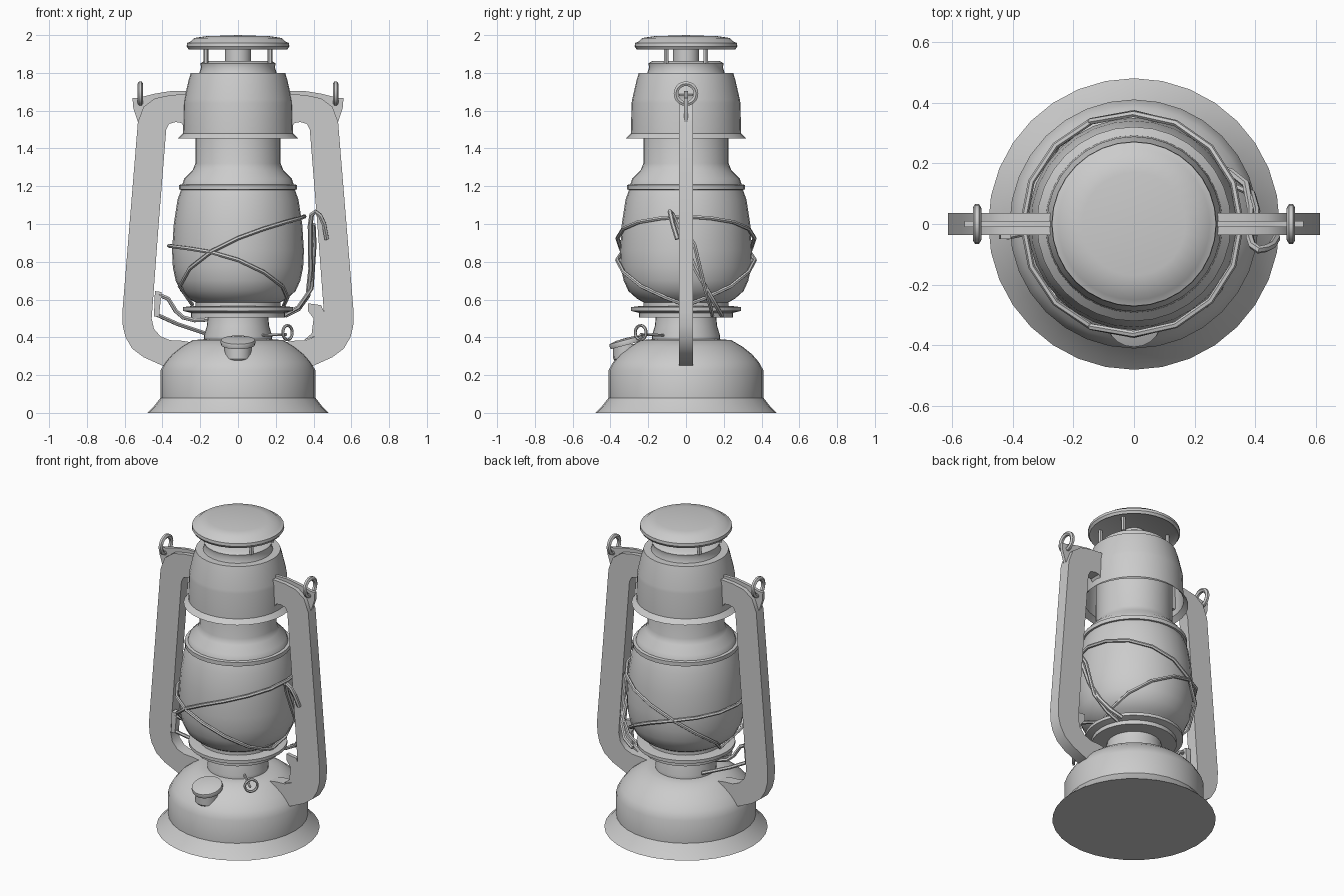
import bpy, bmesh
from math import sin, cos, pi, radians
from mathutils import Vector

if "Cube" in bpy.data.objects:
    bpy.data.objects.remove(bpy.data.objects["Cube"])


def finish(name, bm, angle=35):
    bmesh.ops.recalc_face_normals(bm, faces=bm.faces)
    me = bpy.data.meshes.new(name)
    bm.to_mesh(me)
    bm.free()
    ob = bpy.data.objects.new(name, me)
    bpy.context.collection.objects.link(ob)
    bpy.ops.object.select_all(action='DESELECT')
    ob.select_set(True)
    bpy.context.view_layer.objects.active = ob
    bpy.ops.object.shade_smooth_by_angle(angle=radians(angle))
    return ob


def lathe(name, profile, sides=32):
    """Revolve (radius, z) points round z; radius 0 becomes a pole."""
    bm = bmesh.new()
    rings = []
    for r, z in profile:
        if r == 0:
            rings.append([bm.verts.new((0, 0, z))] * sides)
        else:
            rings.append([bm.verts.new((r * cos(2 * pi * i / sides), r * sin(2 * pi * i / sides), z))
                          for i in range(sides)])
    for a, b in zip(rings, rings[1:]):
        for i in range(sides):
            j = (i + 1) % sides
            bm.faces.new(list(dict.fromkeys([a[i], a[j], b[j], b[i]])))
    return finish(name, bm)


def slab(name, outline, half, side=1, y=0):
    """Extrude an xz outline to thickness 2*half; side=-1 mirrors it."""
    bm = bmesh.new()
    f = bm.faces.new([bm.verts.new((side * x, y - half, z)) for x, z in outline])
    out = bmesh.ops.extrude_face_region(bm, geom=[f])
    bmesh.ops.translate(bm, vec=(0, 2 * half, 0),
                        verts=[v for v in out['geom'] if isinstance(v, bmesh.types.BMVert)])
    return finish(name, bm)


def wire(name, pts, r=0.011, cyclic=False):
    cu = bpy.data.curves.new(name, 'CURVE')
    cu.dimensions = '3D'
    cu.bevel_depth, cu.bevel_resolution, cu.use_fill_caps = r, 1, True
    sp = cu.splines.new('POLY')
    sp.points.add(len(pts) - 1)
    for p, c in zip(sp.points, pts):
        p.co = (*c, 1)
    sp.use_cyclic_u = cyclic
    ob = bpy.data.objects.new(name, cu)
    bpy.context.collection.objects.link(ob)
    bpy.ops.object.select_all(action='DESELECT')
    ob.select_set(True)
    bpy.context.view_layer.objects.active = ob
    bpy.ops.object.convert(target='MESH')
    bpy.ops.object.shade_smooth_by_angle(angle=radians(50))


def ring(name, centre, normal, major, minor):
    n = Vector(normal).normalized()
    u = n.cross(Vector((0, 0, 1))).normalized()
    w = n.cross(u)
    wire(name, [Vector(centre) + major * (u * cos(pi * i / 10) + w * sin(pi * i / 10))
                for i in range(20)], minor, True)


# Fuel tank, neck and burner plate
lathe("tank", [(0, 0), (.48, 0), (.445, .035), (.41, .08), (.41, .225), (.385, .27), (.35, .31),
               (.30, .35), (.24, .385), (.18, .39), (0, .39)])
lathe("burner_neck", [(.18, .385), (.18, .41), (.165, .46), (.16, .51)])
lathe("burner_plate", [(0, .505), (.25, .505), (.25, .53), (.29, .54), (.29, .56), (.25, .565), (0, .565)])

# Glass globe with collar and chimney
GLOBE = [(.225, .56), (.225, .585), (.26, .605), (.305, .645), (.33, .70), (.345, .77), (.349, .86),
         (.34, 1.0), (.32, 1.13), (.30, 1.185)]
lathe("globe", GLOBE)
lathe("globe_collar", [(.29, 1.18), (.313, 1.182), (.313, 1.207), (.295, 1.21), (.285, 1.24),
                       (.24, 1.285), (.226, 1.32), (.226, 1.60)])

# Hood, vent ring and rain cap
lathe("hood", [(.32, 1.452), (.292, 1.48), (.288, 1.64), (.285, 1.66), (.262, 1.76), (.25, 1.80),
               (.20, 1.80)])
lathe("vent_ring", [(.205, 1.80), (.195, 1.83), (.20, 1.85), (.18, 1.862), (0, 1.862)])
lathe("vent_column", [(.07, 1.86), (.07, 1.945)], 16)
lathe("rain_cap", [(0, 1.94), (.24, 1.94), (.262, 1.925), (.272, 1.94), (.27, 1.958), (.25, 1.967),
                   (.23, 1.985), (.17, 1.994), (0, 2.0)])
for i, (sx, sy) in enumerate([(1, 1), (1, -1), (-1, 1), (-1, -1)]):
    wire(f"cap_post_{i}", [(sx * .17, sy * .105, 1.85), (sx * .17, sy * .105, 1.945)], .013)

# Side air tubes, upper webs and bail rings
TUBE = [(.25, 1.69), (.36, 1.682), (.44, 1.665), (.50, 1.62), (.53, 1.54), (.57, 1.05), (.612, .535),
        (.61, .46), (.595, .40), (.56, .34), (.50, .295), (.40, .25), (.36, .25), (.22, .37), (.30, .382),
        (.36, .385), (.41, .405), (.445, .445), (.457, .50), (.42, 1.0), (.38, 1.50), (.365, 1.53),
        (.33, 1.54), (.30, 1.535), (.285, 1.515), (.25, 1.515)]
WEB = [(.25, 1.703), (.36, 1.703), (.44, 1.69), (.53, 1.668), (.558, 1.668), (.556, 1.62), (.53, 1.54),
       (.46, 1.6), (.25, 1.65)]
for side, tag in ((1, "right"), (-1, "left")):
    slab(f"air_tube_{tag}", TUBE, .037, side)
    slab(f"tube_web_{tag}", WEB, .01, side)
    ring(f"bail_ring_{tag}", (side * .517, 0, 1.69), (1, 0, 0), .053, .014)

# Filler cap on the tank front
filler = lathe("filler_cap", [(0, -.015), (.09, -.015), (.093, 0), (.09, .012), (.05, .02), (0, .022)], 20)
filler.location = (0, -.315, .375)
filler.rotation_euler.x = radians(15)
spout = lathe("filler_spout", [(0, .255), (.05, .26), (.07, .285), (.073, .365)], 16)
spout.location.y = -.315

# Wick knob
wire("wick_shaft", [(.10, -.09, .41), (.255, -.24, .415)], .008)
ring("wick_ring", (.262, -.24, .425), (.75, -.65, 0), .038, .008)


# Guard wires: tilted loops hugging the globe
def globe_r(z):
    for (r0, z0), (r1, z1) in zip(GLOBE, GLOBE[1:]):
        if z <= z1:
            return r0 + (r1 - r0) * max(0, z - z0) / (z1 - z0)
    return GLOBE[-1][0]


GUARDS = (("upper", 1, [1.04, 1.03, 1.01, .975, .925, .855, .765, .67, .575]),
          ("lower", -1, [.885, .88, .87, .85, .81, .745, .67, .61, .57]))
for tag, side, zs in GUARDS:
    pts = []
    for i in range(16):
        z = zs[min(i, 16 - i)]
        r = globe_r(z) + .018
        pts.append((side * r * cos(pi * i / 8), r * sin(pi * i / 8), z))
    wire(f"guard_wire_{tag}", pts, .011, True)

# Globe lifting lever on the right
wire("lift_lever", [(.47, -.045, .92), (.455, -.07, 1.0), (.435, -.08, 1.045), (.41, -.085, 1.065),
                    (.39, -.07, 1.05), (.382, -.045, .99), (.385, .05, .76), (.37, .13, .62),
                    (.32, .17, .55), (.25, .19, .515)], .013)
wire("lever_stay", [(.40, -.03, 1.0), (.405, .045, .89), (.39, .10, .66), (.32, .13, .56),
                    (.24, .14, .515)])
slab("lever_bracket", [(.37, .58), (.44, .57), (.47, .50), (.45, .42), (.35, .385), (.39, .42), (.40, .50),
                       (.37, .54)], .012, 1, -.02)

# Hinge plate and rods on the left
slab("hinge_plate", [(.44, .645), (.405, .64), (.418, .51), (.445, .51)], .02, -1, -.03)
wire("hinge_rod", [(-.43, -.04, .52), (-.32, .01, .47), (-.17, .08, .42)], .011)
wire("hinge_wire", [(-.42, -.04, .625), (-.37, -.03, .605), (-.33, -.02, .54), (-.29, -.01, .505),
                    (-.23, 0, .49), (-.14, 0, .495)], .012)
